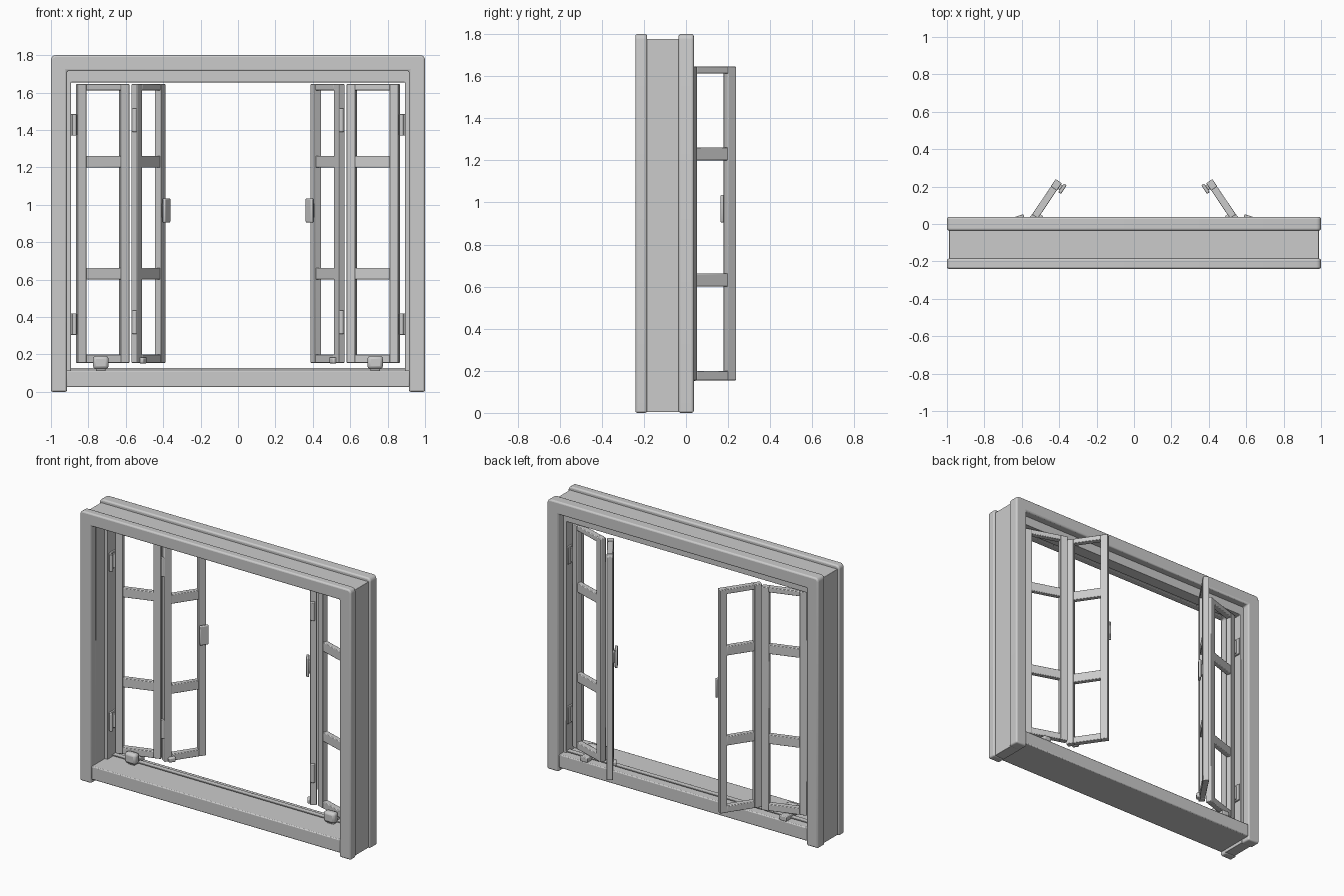
import bpy, bmesh
from math import radians
from mathutils import Matrix, Vector

if "Cube" in bpy.data.objects:
    bpy.data.objects.remove(bpy.data.objects["Cube"])


def finish(name, bm, bevel=0.0, mirror=False, segs=2):
    bmesh.ops.recalc_face_normals(bm, faces=bm.faces)
    me = bpy.data.meshes.new(name)
    bm.to_mesh(me)
    bm.free()
    ob = bpy.data.objects.new(name, me)
    bpy.context.collection.objects.link(ob)
    if bevel:
        b = ob.modifiers.new("Bevel", 'BEVEL')
        b.width, b.segments, b.limit_method = bevel, segs, 'ANGLE'
    if mirror:
        ob.modifiers.new("Mirror", 'MIRROR')
    bpy.ops.object.select_all(action='DESELECT')
    bpy.context.view_layer.objects.active = ob
    ob.select_set(True)
    bpy.ops.object.shade_smooth_by_angle(angle=radians(35))
    return ob


def add_box(bm, x0, x1, y0, y1, z0, z1, mat=Matrix()):
    m = Matrix.Translation(((x0 + x1) / 2, (y0 + y1) / 2, (z0 + z1) / 2))
    s = Matrix.Diagonal((x1 - x0, y1 - y0, z1 - z0, 1))
    bmesh.ops.create_cube(bm, size=1, matrix=mat @ m @ s)


def box(name, dims, bevel=0.004, mirror=False, mat=Matrix()):
    bm = bmesh.new()
    add_box(bm, *dims, mat)
    return finish(name, bm, bevel, mirror)


def add_cyl(bm, x, y, z0, z1, r):
    bmesh.ops.create_cone(bm, cap_ends=True, segments=20, radius1=r, radius2=r,
                          depth=z1 - z0, matrix=Matrix.Translation((x, y, (z0 + z1) / 2)))


def arch(name, xo, zo, xi, zi, y0, y1, zb=0.0, bevel=0.01):
    # upside-down U profile extruded along y
    pts = [(-xo, zb), (-xo, zo), (xo, zo), (xo, zb), (xi, zb), (xi, zi), (-xi, zi), (-xi, zb)]
    bm = bmesh.new()
    f = bm.faces.new([bm.verts.new((x, y0, z)) for x, z in pts])
    r = bmesh.ops.extrude_face_region(bm, geom=[f])
    for v in r['geom']:
        if isinstance(v, bmesh.types.BMVert):
            v.co.y = y1
    if bevel > 0.008:  # round the two outer top corners
        es = [e for e in bm.edges if all(abs(abs(v.co.x) - xo) < 1e-5 and v.co.z > zo - 1e-5
                                         for v in e.verts) and e.verts[0].co.x * e.verts[1].co.x > 0]
        bmesh.ops.bevel(bm, geom=es, offset=0.025, segments=4, profile=0.5, affect='EDGES')
    return finish(name, bm, bevel, segs=3)


# Outer frame: front casing, recessed body, rear casing, inner stop
arch("front_casing", 1.0, 1.8, 0.915, 1.715, -0.24, -0.185)
arch("frame_body", 0.988, 1.777, 0.914, 1.716, -0.195, -0.03, 0.004, 0.003)
arch("rear_casing", 1.0, 1.8, 0.915, 1.715, -0.035, 0.037)
arch("inner_stop", 0.92, 1.72, 0.893, 1.655, -0.10, -0.015, 0.1, 0.004)

# Sill with a thin track strip above it
box("sill", (-0.918, 0.918, -0.235, 0.03, 0.025, 0.114), 0.006)
box("track_strip", (-0.9, 0.9, -0.05, -0.015, 0.12, 0.127), 0.001)


def sash(name, mat, L, t=0.04, s=0.048):
    bm = bmesh.new()
    z0, z1 = 0.155, 1.645
    add_box(bm, 0, s, 0, t, z0, z1, mat)
    add_box(bm, L - s, L, 0, t, z0, z1, mat)
    for a, b in ((z0, 0.2), (1.612, z1)):
        add_box(bm, s - 0.003, L - s + 0.003, 0.001, t - 0.001, a, b, mat)
    for a, b in ((0.6, 0.662), (1.2, 1.262)):
        add_box(bm, s - 0.003, L - s + 0.003, 0.004, t - 0.004, a, b, mat)
    finish(name, bm, 0.004, True)


# Folding sashes, two leaves per side
outer = Matrix.Translation((-0.855, -0.075, 0)) @ Matrix.Rotation(radians(18), 4, 'Z')
inner = Matrix.Translation((-0.538, -0.008, 0)) @ Matrix.Rotation(radians(56), 4, 'Z')
sash("outer_sash", outer, 0.29)
sash("inner_sash", inner, 0.272)

# Hinges: between the leaves and at the jambs
bm = bmesh.new()
for z0, z1 in ((0.31, 0.435), (1.39, 1.515)):
    add_cyl(bm, -0.552, 0.0, z0, z1, 0.014)
finish("leaf_hinge", bm, 0.004, True)
bm = bmesh.new()
for z0, z1 in ((0.305, 0.42), (1.37, 1.485)):
    add_box(bm, -0.898, -0.882, -0.085, -0.02, z0, z1)
    add_box(bm, -0.888, -0.85, -0.06, -0.045, z0 + 0.01, z1 - 0.01)
    add_cyl(bm, -0.874, -0.088, z0, z1, 0.012)
finish("jamb_hinge", bm, 0.003, True)

# Pull handles at the free edge of the inner leaves
bm = bmesh.new()
add_box(bm, 0.235, 0.265, -0.014, 0.002, 0.93, 1.01, inner)
add_box(bm, 0.222, 0.278, -0.028, -0.010, 0.905, 1.035, inner)
finish("pull_handle", bm, 0.006, True)

# Sill stays: rounded knob on a short arm, and bottom pins on the inner leaves
box("stay_knob", (-0.775, -0.692, -0.095, -0.045, 0.122, 0.192), 0.016, True)
box("stay_arm", (-0.76, -0.708, -0.08, 0.03, 0.112, 0.145), 0.005, True)
box("bottom_pin", (0.025, 0.07, -0.018, 0.01, 0.152, 0.185), 0.008, True, inner)
